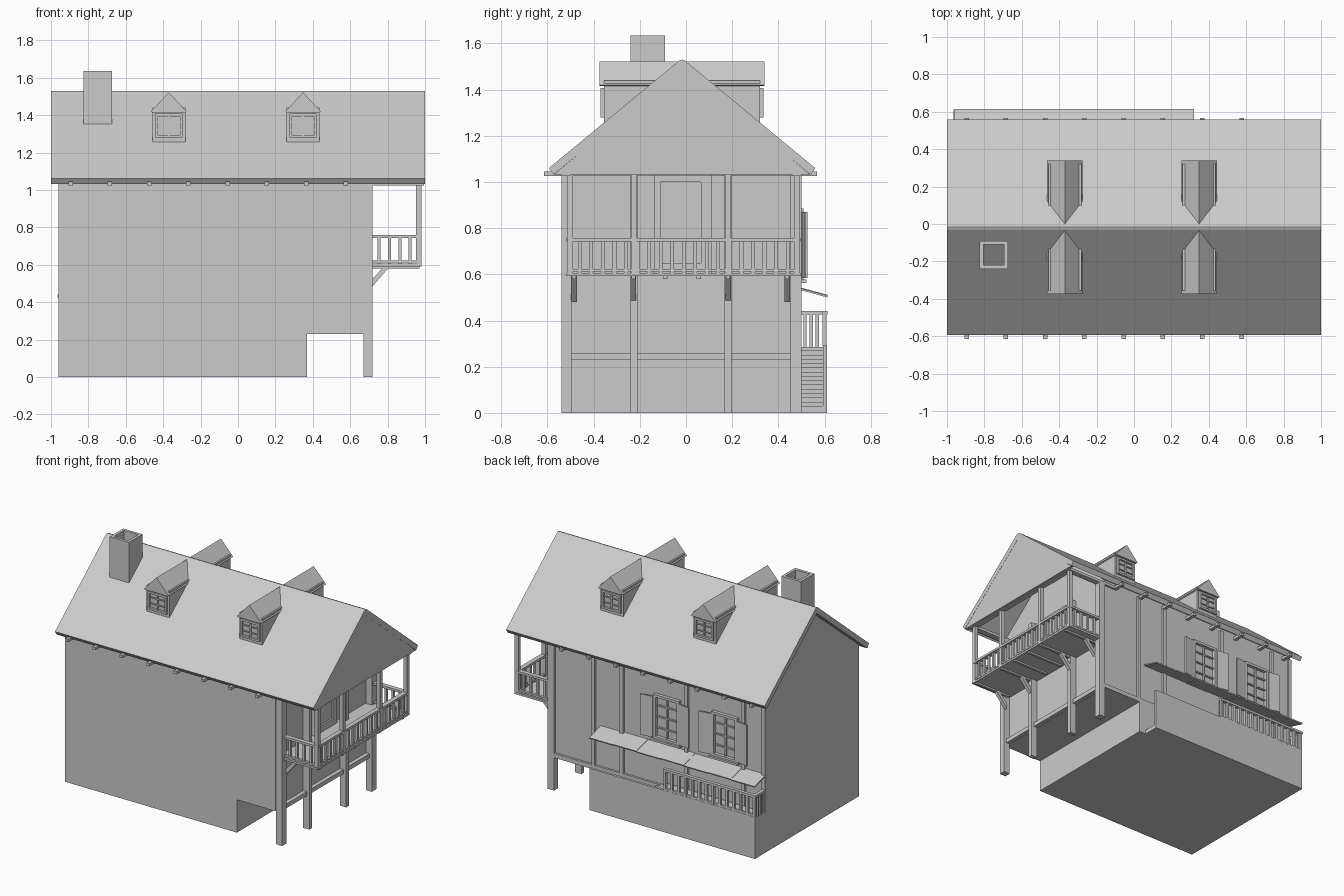
import bpy, bmesh, math
from mathutils import Matrix, Vector

grey = bpy.data.materials.new("plain grey")
grey.diffuse_color = (0.6, 0.6, 0.6, 1)


def finish(name, bm):
    bmesh.ops.recalc_face_normals(bm, faces=bm.faces)
    me = bpy.data.meshes.new(name)
    bm.to_mesh(me)
    bm.free()
    me.materials.append(grey)
    ob = bpy.data.objects.new(name, me)
    bpy.context.collection.objects.link(ob)
    return ob


def boxes(name, items):
    """One object from many boxes (x0, x1, y0, y1, z0, z1)."""
    bm = bmesh.new()
    for x0, x1, y0, y1, z0, z1 in items:
        m = Matrix.Translation(((x0 + x1) / 2, (y0 + y1) / 2, (z0 + z1) / 2))
        m = m @ Matrix.Diagonal((x1 - x0, y1 - y0, z1 - z0, 1))
        bmesh.ops.create_cube(bm, size=1, matrix=m)
    return finish(name, bm)


def prism(name, pts, a, b, axis="x"):
    """Profile (y,z) swept along x, or (x,z) swept along y."""
    bm = bmesh.new()
    v = [bm.verts.new((a, p, q) if axis == "x" else (p, a, q)) for p, q in pts]
    f = bm.faces.new(v)
    r = bmesh.ops.extrude_face_region(bm, geom=[f])
    d = Vector((b - a, 0, 0) if axis == "x" else (0, b - a, 0))
    bmesh.ops.translate(bm, vec=d, verts=[e for e in r["geom"] if isinstance(e, bmesh.types.BMVert)])
    return finish(name, bm)


def spread(a, b, n):
    return [a + (b - a) * i / (n - 1) for i in range(n)]


YC, RZ = -0.017, 1.53        # ridge line
SL = 0.47 / 0.577            # roof slope

# House body: upper storeys with gable, and shorter ground floor
prism("house_body", [(-0.54, 0.23), (0.485, 0.23), (0.485, 1.07), (YC, 1.485), (-0.54, 1.06)], -0.96, 0.67)
boxes("ground_floor", [(-0.96, 0.37, -0.54, 0.5, 0, 0.24)])

# Roof slabs with perpendicular eaves
for s, n in ((-1, "front"), (1, "back")):
    e = YC + s * 0.577
    prism("roof_" + n, [(YC, RZ), (YC + s * 0.012, RZ - 0.004), (e, 1.06),
                        (e - s * 0.02, 1.032), (YC, RZ - 0.042)], -1, 1)
# Closed gable above the balcony
prism("balcony_gable", [(YC - 0.555, 1.032), (YC + 0.555, 1.032), (YC, RZ - 0.035)], 0.98, 0.999)
# Cross beams showing under the eaves
boxes("eave_beams", [(x - 0.012, x + 0.012, -0.615, 0.567, 1.025, 1.045) for x in spread(-0.895, 0.575, 8)])
boxes("eave_plates", [(0.57, 0.995, -0.54, -0.5, 1.025, 1.045), (0.57, 0.995, 0.46, 0.5, 1.025, 1.045),
                      (0.95, 0.985, -0.54, 0.5, 1.027, 1.045)])

# Hollow chimney
cx0, cx1, cy0, cy1, t = -0.825, -0.675, -0.24, -0.09, 0.02
boxes("chimney", [(cx0, cx1, cy0, cy0 + t, 1.35, 1.635), (cx0, cx1, cy1 - t, cy1, 1.35, 1.635),
                  (cx0, cx0 + t, cy0 + t, cy1 - t, 1.35, 1.635), (cx1 - t, cx1, cy0 + t, cy1 - t, 1.35, 1.635)])


def window(name, x0, x1, z0, z1, y0, y1, rows, w=0.014):
    """Frame with mullions, y0 is the wall side and y1 the outside."""
    a, b = min(y0, y1), max(y0, y1)
    m = (y0 + y1) / 2
    a2, b2 = min(y0, m), max(y0, m)
    xm = (x0 + x1) / 2
    it = [(x0, x0 + w, a, b, z0, z1), (x1 - w, x1, a, b, z0, z1),
          (x0 + w, x1 - w, a, b, z0, z0 + w), (x0 + w, x1 - w, a, b, z1 - w, z1),
          (xm - w / 3, xm + w / 3, a2, b2, z0 + w, z1 - w)]
    for z in spread(z0, z1, rows + 1)[1:-1]:
        it.append((x0 + w, x1 - w, a2, b2, z - w / 4, z + w / 4))
    boxes(name, it)


# Dormers on both slopes
for x in (-0.37, 0.348):
    for s, n in ((-1, "front"), (1, "back")):
        yw, yr = YC + s * 0.338, YC + s * 0.357
        prism("dormer_wall_" + n, [(yw, 1.255), (yw, 1.44), (YC + s * 0.1, 1.44)], x - 0.088, x + 0.088)
        prism("dormer_roof_" + n, [(x - 0.095, 1.42), (x - 0.088, 1.415), (x + 0.088, 1.415),
                                   (x + 0.095, 1.42), (x, 1.522)], yr, YC + s * 0.01, "y")
        window("dormer_window_" + n, x - 0.073, x + 0.073, 1.28, 1.408, yw, YC + s * 0.353, 3)

# Posts carrying the balcony end
PY = ((-0.54, -0.495), (-0.24, -0.21), (0.167, 0.197), (0.452, 0.5))
boxes("ground_posts", [(0.672, 0.72, a, b, 0, 1.03) for a, b in PY])
boxes("post_beams", [(0.672, 0.7, -0.5, 0.46, 0.23, 0.26)])

# Balcony deck, posts, rails and balusters
boxes("balcony_deck", [(0.67, 0.98, -0.52, 0.495, 0.592, 0.606)])
boxes("balcony_joists", [(0.69, 0.97, y - 0.009, y + 0.009, 0.58, 0.594) for y in (-0.485, -0.228, -0.09, 0.055, 0.182, 0.438)])
boxes("balcony_posts", [(0.952, 0.98, y - 0.013, y + 0.013, 0.592, 1.03) for y in (-0.503, -0.225, 0.182, 0.48)])
rails = []
for z0, z1, w in ((0.742, 0.758, 0.016), (0.612, 0.624, 0.01)):
    rails.append((0.966 - w, 0.966 + w, -0.51, 0.49, z0, z1))
    rails += [(0.71, 0.966, y - w, y + w, z0, z1) for y in (-0.503, 0.48)]
boxes("balcony_rails", rails)
bal = [(0.958, 0.974, y - 0.008, y + 0.008, 0.606, 0.745) for y in spread(-0.46, 0.44, 19)]
bal += [(x - 0.008, x + 0.008, y - 0.008, y + 0.008, 0.606, 0.745)
        for x in spread(0.755, 0.92, 4) for y in (-0.503, 0.48)]
boxes("balcony_balusters", bal)
for y in (-0.485, -0.228, 0.182, 0.438):
    prism("balcony_brace", [(0.715, 0.48), (0.715, 0.52), (0.785, 0.595), (0.815, 0.595)], y - 0.012, y + 0.012, "y")

# Balcony door with frame
boxes("balcony_door_frame", [(0.67, 0.69, -0.138, -0.11, 0.606, 1.03), (0.67, 0.69, 0.065, 0.11, 0.606, 1.03),
                             (0.67, 0.69, -0.11, 0.065, 1.0, 1.03), (0.67, 0.69, -0.11, 0.065, 0.606, 0.65)])
boxes("balcony_door_leaf", [(0.67, 0.678, -0.11, 0.065, 0.65, 1.0)])

# Timber posts and sill beam on the back wall
boxes("back_wall_timbers", [(x - 0.013, x + 0.013, 0.48, 0.5, 0.24, 1.045) for x in (-0.947, -0.79, -0.35, 0.15, 0.37)]
      + [(-0.96, 0.68, 0.48, 0.5, 0.23, 0.26)])

# Back windows with open shutters
for xc in (-0.2, -0.65):
    window("back_window", xc - 0.1, xc + 0.1, 0.575, 0.885, 0.485, 0.508, 4, 0.018)
    boxes("window_sill", [(xc - 0.11, xc + 0.11, 0.485, 0.522, 0.563, 0.577)])
    for s in (-1, 1):
        sh = boxes("shutter", [(0, 0.09, 0, 0.01, 0.585, 0.87)])
        sh.matrix_world = Matrix.Translation((xc + s * 0.1, 0.503, 0)) @ Matrix.Diagonal((s, 1, 1, 1)) @ Matrix.Rotation(math.radians(8), 4, "Z")

# Porch: raised floor, outer wall and stairs
boxes("porch_floor", [(-0.96, -0.2, 0.5, 0.595, 0, 0.285)])
boxes("porch_wall", [(-0.96, 0.32, 0.593, 0.61, 0, 0.292)])
N = 14
boxes("porch_stairs", [(-0.2 + i * 0.037, -0.2 + (i + 1) * 0.037, 0.5, 0.593, 0, 0.27 - i * 0.0185) for i in range(N)])

# Porch railing with return at the end
boxes("porch_rails", [(-0.965, -0.25, 0.588, 0.612, 0.425, 0.442), (-0.965, -0.941, 0.5, 0.6, 0.425, 0.442),
                      (-0.96, -0.25, 0.592, 0.608, 0.292, 0.306)])
pb = [(x - 0.009, x + 0.009, 0.591, 0.609, 0.29, 0.43) for x in spread(-0.95, -0.26, 14)]
pb += [(-0.959, -0.943, y - 0.007, y + 0.007, 0.285, 0.43) for y in (0.515, 0.542, 0.568)]
boxes("porch_balusters", pb)

# Sloping awning of overlapping boards
for i in range(7):
    x0, d = -0.96 + i * 1.28 / 7, 0.003 * (i % 2)
    prism("awning_board", [(0.485, 0.535 + d), (0.612, 0.5 + d), (0.614, 0.508 + d), (0.485, 0.543 + d)], x0, x0 + 1.28 / 7)
